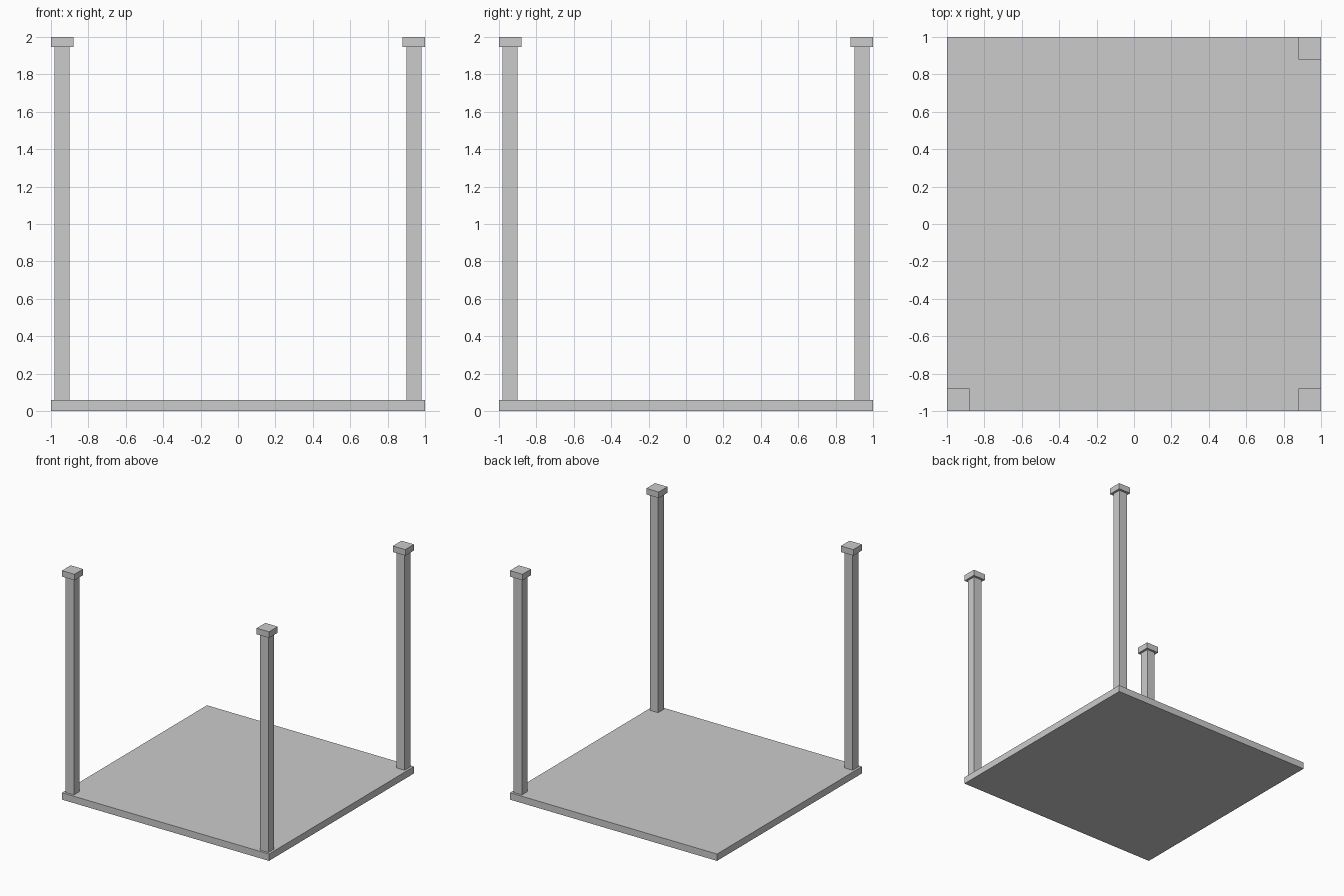
import bpy

if "Cube" in bpy.data.objects:
    bpy.data.objects.remove(bpy.data.objects["Cube"])


def box(name, x, y, z0, z1, width):
    """Square-section box standing between heights z0 and z1."""
    bpy.ops.mesh.primitive_cube_add(size=1, location=(x, y, (z0 + z1) / 2))
    obj = bpy.context.object
    obj.name = name
    obj.scale = (width, width, z1 - z0)
    bpy.ops.object.transform_apply(location=False, rotation=False, scale=True)
    return obj


BASE_TOP, CAP_BOTTOM, TOP = 0.06, 1.947, 2.0
INSET = 0.94

# Floor slab
box("floor_slab", 0, 0, 0, BASE_TOP, 2.0)

# Posts with caps on three corners; the back left corner is open
corners = {"front_left": (-1, -1), "front_right": (1, -1), "back_right": (1, 1)}
for corner, (sx, sy) in corners.items():
    x, y = sx * INSET, sy * INSET
    box(corner + "_post", x, y, BASE_TOP, CAP_BOTTOM, 0.08)
    box(corner + "_cap", x, y, CAP_BOTTOM, TOP, 0.12)
